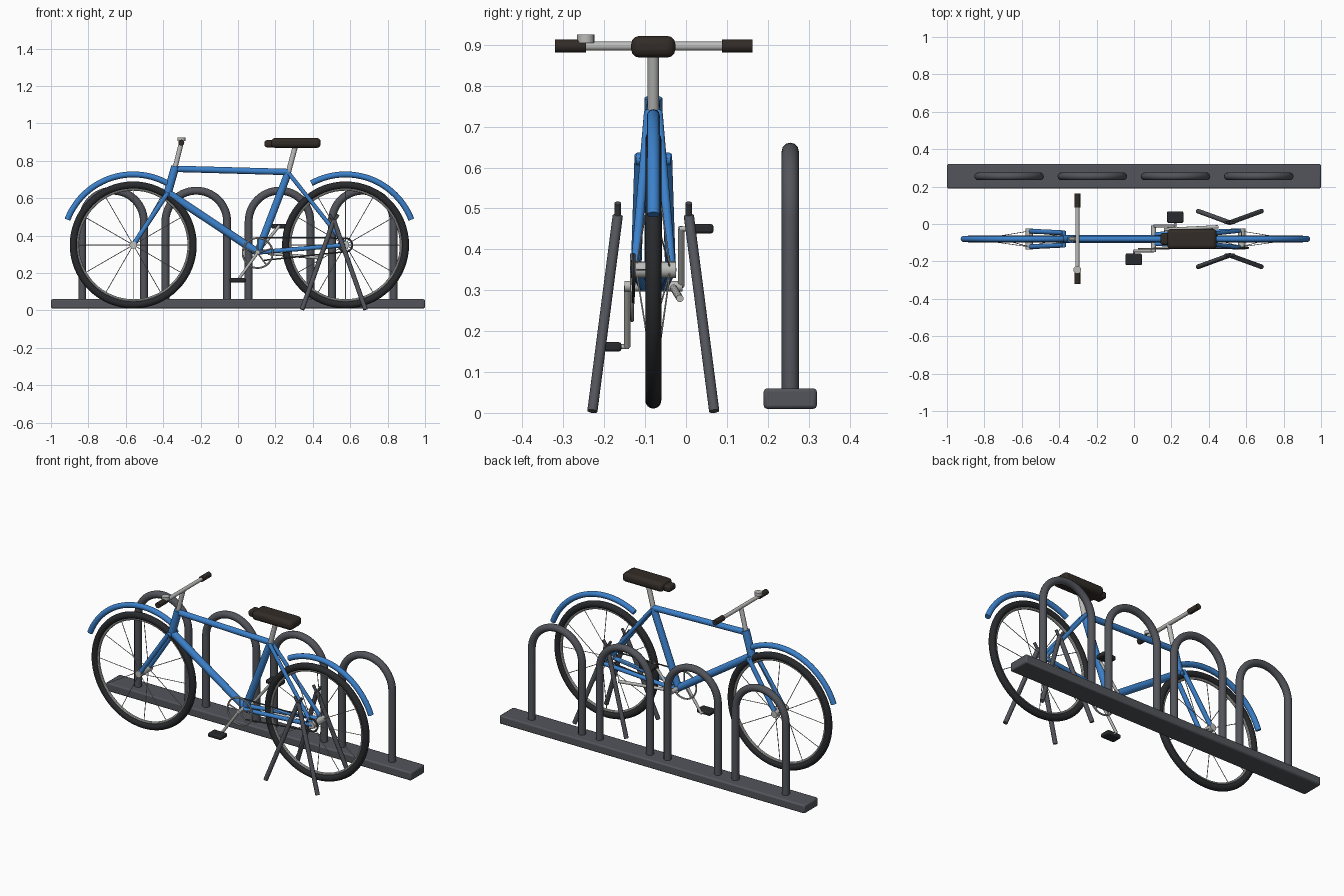
import bpy, math
from mathutils import Vector

if "Cube" in bpy.data.objects:
    bpy.data.objects.remove(bpy.data.objects["Cube"])

CY = -0.08  # bicycle mid-plane


def mat(name, r, g, b):
    m = bpy.data.materials.new(name)
    m.diffuse_color = (r, g, b, 1)
    m.use_nodes = True
    m.node_tree.nodes["Principled BSDF"].inputs["Base Color"].default_value = m.diffuse_color
    return m


BLUE = mat("blue_paint", 0.045, 0.22, 0.6)
RUBBER = mat("black_rubber", 0.022, 0.023, 0.026)
LEATHER = mat("brown_leather", 0.032, 0.025, 0.02)
STEEL = mat("bright_steel", 0.5, 0.5, 0.49)
RACK = mat("rack_grey", 0.085, 0.09, 0.105)
DARK = mat("dark_steel", 0.06, 0.065, 0.075)


def finish(name, m):
    o = bpy.context.object
    o.name = name
    o.data.materials.append(m)
    bpy.ops.object.shade_smooth_by_angle(angle=math.radians(40))
    return o


def rod(name, a, b, r, m, sides=16):
    a, b = Vector(a), Vector(b)
    d = b - a
    bpy.ops.mesh.primitive_cylinder_add(vertices=sides, radius=r, depth=d.length, location=(a + b) / 2,
                                        rotation=d.to_track_quat('Z', 'Y').to_euler())
    return finish(name, m)


def box(name, x0, x1, y0, y1, z0, z1, bevel, m, seg=2):
    bpy.ops.mesh.primitive_cube_add(size=1, location=((x0 + x1) / 2, (y0 + y1) / 2, (z0 + z1) / 2))
    o = bpy.context.object
    o.scale = (x1 - x0, y1 - y0, z1 - z0)
    bpy.ops.object.transform_apply(location=False, rotation=False, scale=True)
    b = o.modifiers.new("bevel", 'BEVEL')
    b.width, b.segments = bevel, seg
    return finish(name, m)


def ring(name, x, y, z, R, r, m, sides=12):
    bpy.ops.mesh.primitive_torus_add(major_radius=R, minor_radius=r, major_segments=64, minor_segments=sides,
                                     location=(x, y, z), rotation=(math.pi / 2, 0, 0))
    return finish(name, m)


def pipe(name, pts, r, m):
    c = bpy.data.curves.new(name, 'CURVE')
    c.dimensions, c.bevel_depth, c.bevel_resolution, c.use_fill_caps = '3D', r, 4, True
    s = c.splines.new('POLY')
    s.points.add(len(pts) - 1)
    for p, q in zip(s.points, pts):
        p.co = (*q, 1)
    o = bpy.data.objects.new(name, c)
    bpy.context.collection.objects.link(o)
    c.materials.append(m)
    return o


def arc(cx, y, cz, R, a0, a1, n=28):
    angs = [math.radians(a0 + (a1 - a0) * i / n) for i in range(n + 1)]
    return [(cx + R * math.cos(a), y, cz + R * math.sin(a)) for a in angs]


# Parking rack
box("rack_base", -1, 1, 0.19, 0.32, 0.01, 0.06, 0.008, RACK)
for i in range(4):
    x = -0.668 + 0.445 * i
    pts = [(x + 0.165, 0.255, 0.05)] + arc(x, 0.255, 0.475, 0.165, 0, 180) + [(x - 0.165, 0.255, 0.05)]
    pipe(f"rack_hoop_{i}", pts, 0.021, RACK)

# Wheels
FX, RX, HZ = -0.56, 0.575, 0.35
for n, x in (("front", FX), ("rear", RX)):
    ring(n + "_tyre", x, CY, HZ, 0.32, 0.0195, RUBBER, 16)
    ring(n + "_rim", x, CY, HZ, 0.298, 0.008, STEEL, 8)
    rod(n + "_hub", (x, CY - 0.055, HZ), (x, CY + 0.055, HZ), 0.02, STEEL)
    for i in range(12):
        a = math.radians(30 * i)
        y = CY + (0.04 if i % 2 else -0.04)
        c, s = math.cos(a), math.sin(a)
        rod(f"{n}_spoke_{i}", (x + 0.015 * c, y, HZ + 0.015 * s),
            (x + 0.297 * c, CY, HZ + 0.297 * s), 0.002, STEEL, 6)

# Mudguards
pipe("front_mudguard", arc(FX, CY, HZ, 0.377, 159, 57), 0.016, BLUE)
pipe("rear_mudguard", arc(RX, CY, HZ, 0.377, 119, 21), 0.016, BLUE)

# Frame
BB, SEAT = (0.105, CY, 0.31), (0.27, CY, 0.74)
HEAD_LO, HEAD_HI = (-0.378, CY, 0.62), (-0.335, CY, 0.77)
rod("head_tube", HEAD_LO, HEAD_HI, 0.022, BLUE)
rod("top_tube", (-0.34, CY, 0.757), SEAT, 0.017, BLUE)
rod("down_tube", (-0.37, CY, 0.625), BB, 0.021, BLUE)
rod("seat_tube", BB, SEAT, 0.02, BLUE)
rod("fork_crown", (-0.378, CY - 0.042, 0.62), (-0.378, CY + 0.042, 0.62), 0.014, BLUE)
for n, s in (("left", -1), ("right", 1)):
    rod(n + "_fork_leg", (-0.375, CY + s * 0.033, 0.63), (FX, CY + s * 0.042, HZ), 0.013, BLUE)
    rod(n + "_seat_stay", (0.27, CY + s * 0.012, 0.735), (RX, CY + s * 0.045, HZ), 0.011, BLUE)
    rod(n + "_chain_stay", (0.105, CY + s * 0.025, 0.31), (RX, CY + s * 0.045, HZ), 0.012, BLUE)

# Handlebar
BX, BZ = -0.303, 0.897
rod("stem", HEAD_HI, (BX, CY, BZ), 0.013, STEEL)
rod("handlebar", (BX, -0.315, BZ), (BX, 0.158, BZ), 0.011, STEEL)
rod("left_grip", (BX, -0.32, BZ), (BX, -0.245, BZ), 0.016, LEATHER)
rod("right_grip", (BX, 0.088, BZ), (BX, 0.163, BZ), 0.016, LEATHER)
rod("bell", (BX, -0.245, 0.905), (BX, -0.245, 0.925), 0.021, STEEL)

# Saddle
rod("seat_post", SEAT, (0.306, CY, 0.875), 0.014, STEEL)
box("saddle", 0.178, 0.442, CY - 0.054, CY + 0.054, 0.869, 0.922, 0.02, LEATHER, 3)
box("saddle_nose", 0.142, 0.22, CY - 0.032, CY + 0.032, 0.872, 0.91, 0.012, LEATHER, 3)

# Cranks, pedals and chain
rod("crank_axle", (0.105, -0.15, 0.31), (0.105, -0.008, 0.31), 0.013, STEEL)
ring("chainring", 0.105, -0.132, 0.307, 0.08, 0.005, STEEL, 8)
for i in range(5):
    a = math.radians(72 * i + 18)
    rod(f"chainring_arm_{i}", (0.105, -0.132, 0.307),
        (0.105 + 0.08 * math.cos(a), -0.132, 0.307 + 0.08 * math.sin(a)), 0.004, STEEL, 8)
rod("left_crank", (0.105, -0.144, 0.31), (0.0, -0.144, 0.162), 0.008, STEEL)
rod("right_crank", (0.105, -0.012, 0.31), (0.22, -0.012, 0.452), 0.008, STEEL)
rod("left_pedal_pin", (0.0, -0.14, 0.162), (0.0, -0.19, 0.162), 0.006, STEEL)
rod("right_pedal_pin", (0.22, -0.016, 0.45), (0.22, 0.03, 0.45), 0.006, STEEL)
box("left_pedal", -0.045, 0.042, -0.22, -0.158, 0.15, 0.173, 0.006, RUBBER)
box("right_pedal", 0.177, 0.264, 0.006, 0.067, 0.439, 0.462, 0.006, RUBBER)
ring("sprocket", RX, -0.128, HZ, 0.036, 0.005, DARK, 8)
rod("chain_upper", (0.105, -0.13, 0.388), (RX, -0.128, 0.387), 0.004, DARK, 8)
rod("chain_lower", (0.14, -0.13, 0.268), (RX, -0.128, 0.314), 0.004, DARK, 8)
rod("kickstand", (0.16, -0.03, 0.305), (0.45, -0.015, 0.28), 0.009, STEEL)

# Parking stand: a splayed pair of legs with a small cradle on each side
for n, s in (("left", -1), ("right", 1)):
    y = CY + s * 0.087
    for k in (-1, 1):
        e = "front" if k < 0 else "rear"
        rod(f"{n}_stand_{e}_leg", (0.512, y, 0.482), (0.512 + k * 0.17, CY + s * 0.149, 0.004), 0.0125, RACK)
        rod(f"{n}_stand_{e}_prong", (0.512, y, 0.475), (0.512 + k * 0.024, y, 0.513), 0.008, DARK)
